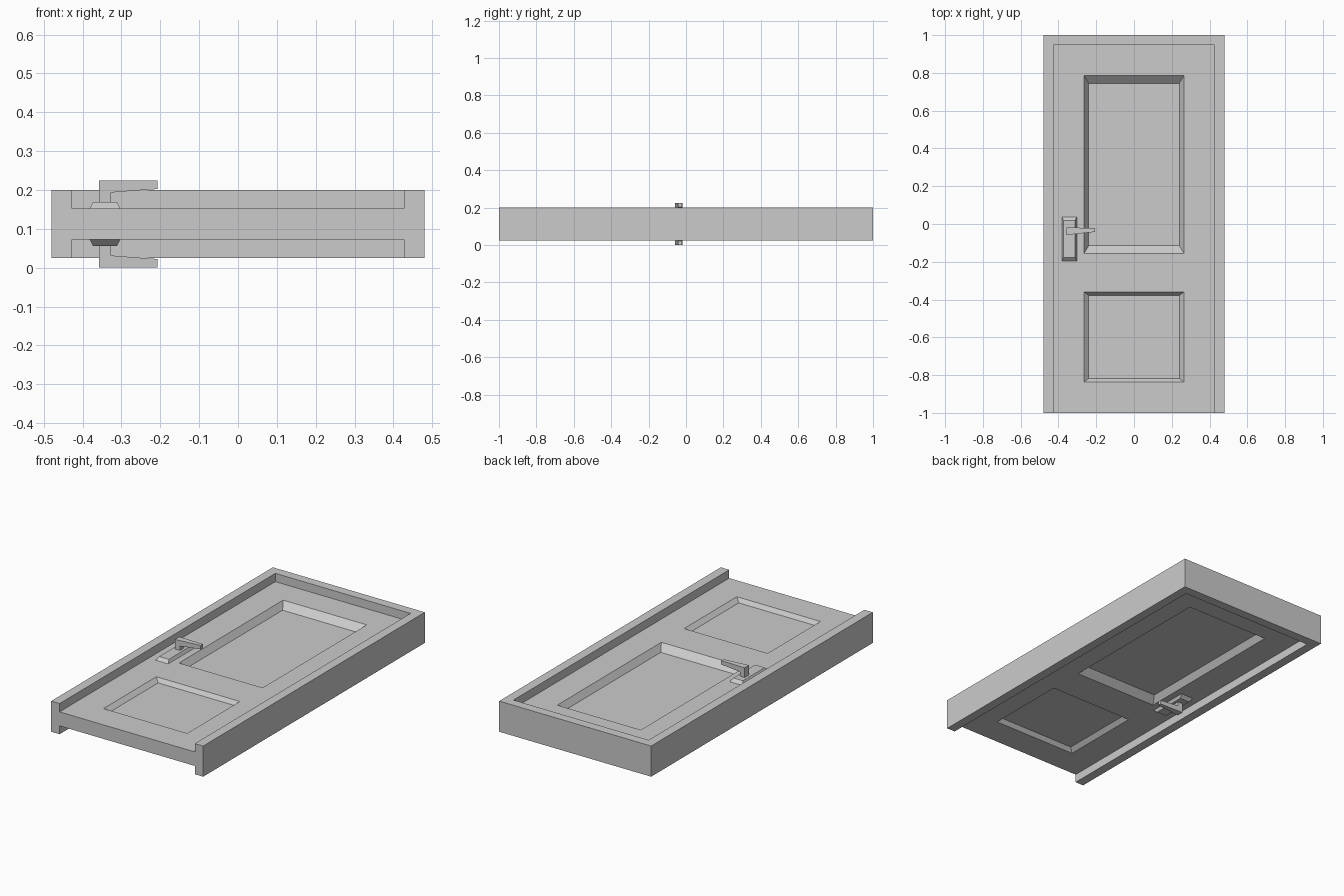
import bpy, bmesh

if "Cube" in bpy.data.objects:
    bpy.data.objects.remove(bpy.data.objects["Cube"])

MID = 0.1125           # mirror plane between the two door faces
HALF = 0.04            # half thickness of the door leaf
IN_X, IN_TOP = 0.427, 0.947


def finish(name, bm):
    bmesh.ops.remove_doubles(bm, verts=bm.verts, dist=1e-5)
    bmesh.ops.recalc_face_normals(bm, faces=bm.faces)
    me = bpy.data.meshes.new(name)
    bm.to_mesh(me)
    bm.free()
    ob = bpy.data.objects.new(name, me)
    bpy.context.collection.objects.link(ob)
    return ob


def face(bm, pts):
    return bm.faces.new([bm.verts.new(p) for p in pts])


def rect(x0, x1, y0, y1, z):
    return [(x0, y0, z), (x1, y0, z), (x1, y1, z), (x0, y1, z)]


def bridge(bm, a, b):
    for i in range(len(a)):
        j = (i + 1) % len(a)
        face(bm, [a[i], a[j], b[j], b[i]])


def loft(name, a, b):
    bm = bmesh.new()
    face(bm, a)
    face(bm, b)
    bridge(bm, a, b)
    return finish(name, bm)


# Door frame: U-shaped outline, open at the bottom of the door
outline = [(-0.48, -1), (-IN_X, -1), (-IN_X, IN_TOP), (IN_X, IN_TOP),
           (IN_X, -1), (0.48, -1), (0.48, 1), (-0.48, 1)]
loft("door_frame", [(x, y, 0.025) for x, y in outline],
     [(x, y, 0.20) for x, y in outline])

# Door leaf: grid of flat cells, with two sloped recessed panels on each face
xs = [-IN_X, -0.264, 0.264, IN_X]
ys = [-1, -0.836, -0.36, -0.155, 0.785, IN_TOP]
panels = {(1, 1): (0.024, 0.018, 0.022), (1, 3): (0.024, 0.04, 0.036)}
bm = bmesh.new()
for side in (-1, 1):
    z = MID + side * HALF
    for i in range(3):
        for j in range(5):
            cell = rect(xs[i], xs[i + 1], ys[j], ys[j + 1], z)
            if (i, j) in panels:
                dx, dy, depth = panels[i, j]
                floor = rect(xs[i] + dx, xs[i + 1] - dx, ys[j] + dy,
                             ys[j + 1] - dy, z - side * depth)
                bridge(bm, cell, floor)
                face(bm, floor)
            else:
                face(bm, cell)
# Leaf edges, split to match the grid
rim = ([(x, ys[0]) for x in xs] + [(xs[-1], y) for y in ys[1:]]
       + [(x, ys[-1]) for x in xs[-2::-1]] + [(xs[0], y) for y in ys[-2:0:-1]])
bridge(bm, [(x, y, MID - HALF) for x, y in rim],
       [(x, y, MID + HALF) for x, y in rim])
bmesh.ops.remove_doubles(bm, verts=bm.verts, dist=1e-5)
bmesh.ops.dissolve_limit(bm, angle_limit=0.01, verts=bm.verts, edges=bm.edges)
finish("door_leaf", bm)

# Handles: bevelled plate plus a tapered lever, one set per face
lever = [(-0.358, 0.045), (-0.327, 0.045), (-0.327, 0.081), (-0.265, 0.086),
         (-0.207, 0.09), (-0.207, 0.1125), (-0.358, 0.1125)]
for label, s in (("front", 1), ("back", -1)):
    loft(label + "_handle_plate",
         rect(-0.382, -0.303, -0.197, 0.038, MID + s * HALF),
         rect(-0.373, -0.312, -0.178, 0.019, MID + s * 0.057))

    def outline_at(edge_in, edge_out):
        return [(x, edge_in + (edge_out - edge_in) * (x + 0.358) / 0.151,
                 MID + s * h) for x, h in lever]
    loft(label + "_handle_lever", outline_at(-0.058, -0.042),
         outline_at(-0.018, -0.022))
